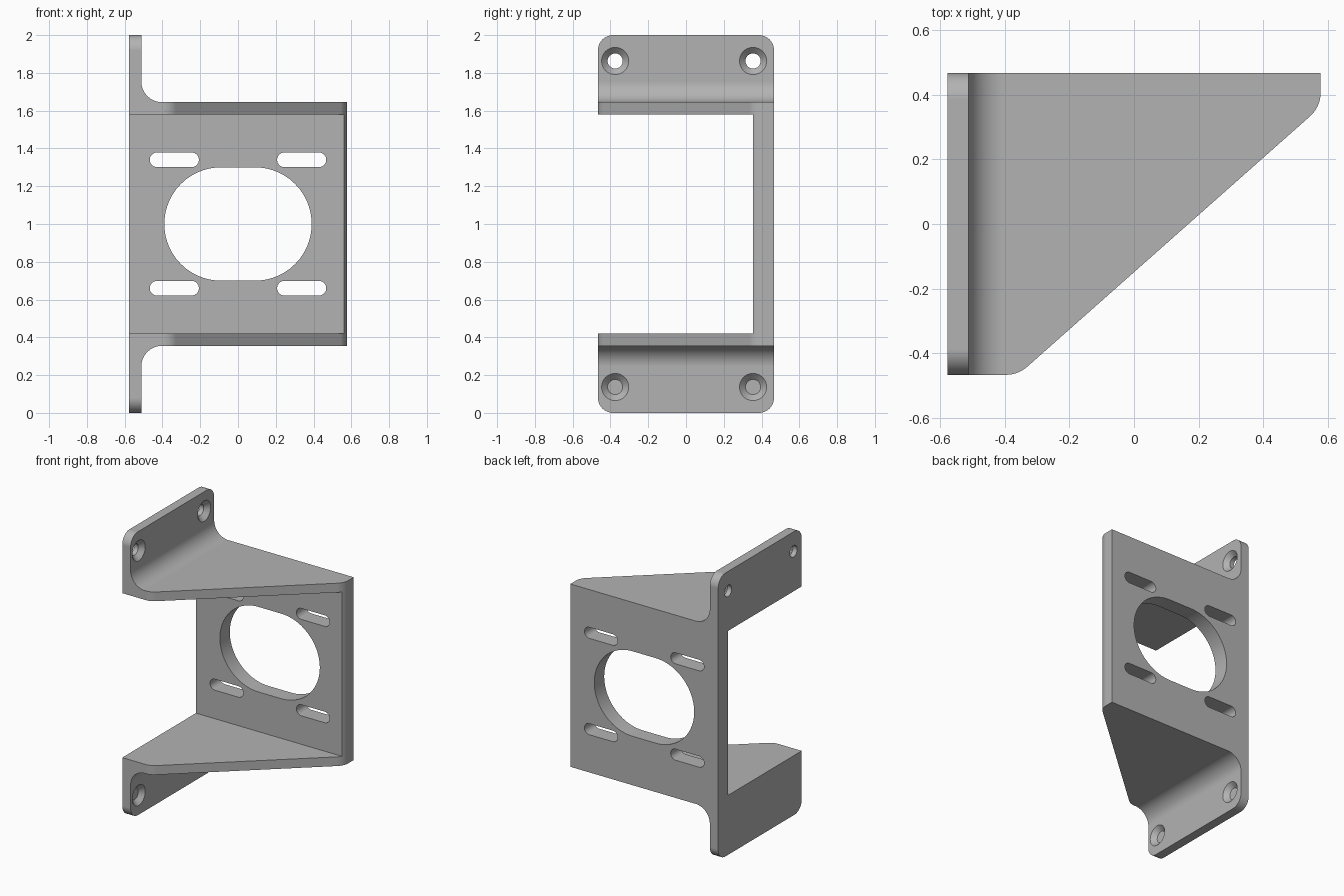
import bpy, bmesh
from math import sin, tan
from mathutils import Vector

if "Cube" in bpy.data.objects:
    bpy.data.objects.remove(bpy.data.objects["Cube"])

HALF_X, HALF_Y, MID_Z = 0.577, 0.466, 1.0
SHEET = 0.065


def add_object(name, bm):
    bmesh.ops.recalc_face_normals(bm, faces=bm.faces)
    mesh = bpy.data.meshes.new(name)
    bm.to_mesh(mesh)
    bm.free()
    obj = bpy.data.objects.new(name, mesh)
    bpy.context.collection.objects.link(obj)
    return obj


def rounded(corners, steps=16):
    """Outline from (a, b, radius) corners, each turned into an arc."""
    pts = []
    for i, (a, b, r) in enumerate(corners):
        p = Vector((a, b))
        if r == 0:
            pts.append(p)
            continue
        u = (Vector(corners[i - 1][:2]) - p).normalized()
        v = (Vector(corners[(i + 1) % len(corners)][:2]) - p).normalized()
        half = u.angle(v) / 2
        centre = p + (u + v).normalized() * r / sin(half)
        start = p + u * r / tan(half) - centre
        end = p + v * r / tan(half) - centre
        pts += [centre + start.lerp(end, k / steps).normalized() * r
                for k in range(steps + 1)]
    return [p for i, p in enumerate(pts) if (p - pts[i - 1]).length > 1e-5]


def rect(a0, a1, b0, b1, r=0):
    return rounded([(a0, b0, r), (a1, b0, r), (a1, b1, r), (a0, b1, r)])


def prism(name, outline, axis, lo, hi):
    """Extrude a flat outline along the x, y or z axis."""
    place = {"x": lambda p, d: (d, p.x, p.y),
             "y": lambda p, d: (p.x, d, p.y),
             "z": lambda p, d: (p.x, p.y, d)}[axis]
    bm = bmesh.new()
    ends = [[bm.verts.new(place(p, d)) for p in outline] for d in (lo, hi)]
    for ring in ends:
        bm.faces.new(ring)
    for i in range(len(outline)):
        bm.faces.new((ends[0][i - 1], ends[0][i], ends[1][i], ends[1][i - 1]))
    return add_object(name, bm)


def cone(name, x, y, z, r1, r2, depth):
    """Round cutter along x, centred on the given point."""
    bm = bmesh.new()
    bmesh.ops.create_cone(bm, cap_ends=True, segments=48,
                          radius1=r1, radius2=r2, depth=depth)
    for v in bm.verts:
        v.co = Vector((v.co.z + x, v.co.y + y, -v.co.x + z))
    return add_object(name, bm)


def cut(target, tool, operation="DIFFERENCE"):
    mod = target.modifiers.new("cut", "BOOLEAN")
    mod.operation, mod.object, mod.solver = operation, tool, "EXACT"
    graph = bpy.context.evaluated_depsgraph_get()
    mesh = bpy.data.meshes.new_from_object(target.evaluated_get(graph))
    target.modifiers.clear()
    target.data = mesh
    bpy.data.objects.remove(tool)


# Side profile: channel with a filleted flange at each end
FLANGE, TOP = -HALF_X + SHEET, 1.645
upper = [(0.7, TOP, 0), (FLANGE, TOP, 0.11), (FLANGE, 2.1, 0), (-HALF_X, 2.1, 0)]
lower = [(x, 2 * MID_Z - z, r) for x, z, r in reversed(upper)]
bracket = prism("mounting_bracket", rounded(upper + lower), "y", -0.6, 0.6)

# Rounded flange corners
cut(bracket, prism("flange_outline", rect(-HALF_Y, HALF_Y, 0, 2, 0.08),
                   "x", -0.8, 0.8), "INTERSECT")

# Slanted gusset outline
plan = rounded([(-0.8, -HALF_Y, 0), (-0.358, -HALF_Y, 0.1),
                (HALF_X, 0.362, 0.1), (HALF_X, 0.6, 0), (-0.8, 0.6, 0)])
cut(bracket, prism("gusset_outline", plan, "z", -0.2, 2.2), "INTERSECT")

# Space between the gussets, in front of the back plate
inner = TOP - SHEET
cut(bracket, prism("cavity", rect(-0.8, 0.8, 2 * MID_Z - inner, inner),
                   "y", -0.7, 0.355))

# Large opening and four adjusting slots in the back plate
openings = [(0, MID_Z, 0.39, 0.3)]
openings += [(x, MID_Z + s * 0.34, 0.13, 0.039) for x in (-0.337, 0.337) for s in (-1, 1)]
for x, z, w, h in openings:
    cut(bracket, prism("slot", rect(x - w, x + w, z - h, z + h, h), "y", 0.2, 0.6))

# Countersunk screw holes in the flanges
for y in (-0.375, 0.355):
    for z in (MID_Z - 0.863, MID_Z + 0.863):
        cut(bracket, cone("screw_hole", FLANGE, y, z, 0.04, 0.04, 0.3))
        cut(bracket, cone("countersink", FLANGE, y, z, 0.04, 0.104, 0.064))

# Plain grey metal
grey = bpy.data.materials.new("grey_metal")
colour = (0.45, 0.45, 0.45, 1)
grey.use_nodes = True
grey.diffuse_color = colour
grey.node_tree.nodes["Principled BSDF"].inputs["Base Color"].default_value = colour
bracket.data.materials.clear()
bracket.data.materials.append(grey)

# Smooth fillets, crisp edges
bpy.ops.object.select_all(action="DESELECT")
bracket.select_set(True)
bpy.context.view_layer.objects.active = bracket
bpy.ops.object.shade_smooth_by_angle(angle=0.4)
weighted = bracket.modifiers.new("even_shading", "WEIGHTED_NORMAL")
weighted.keep_sharp = True
